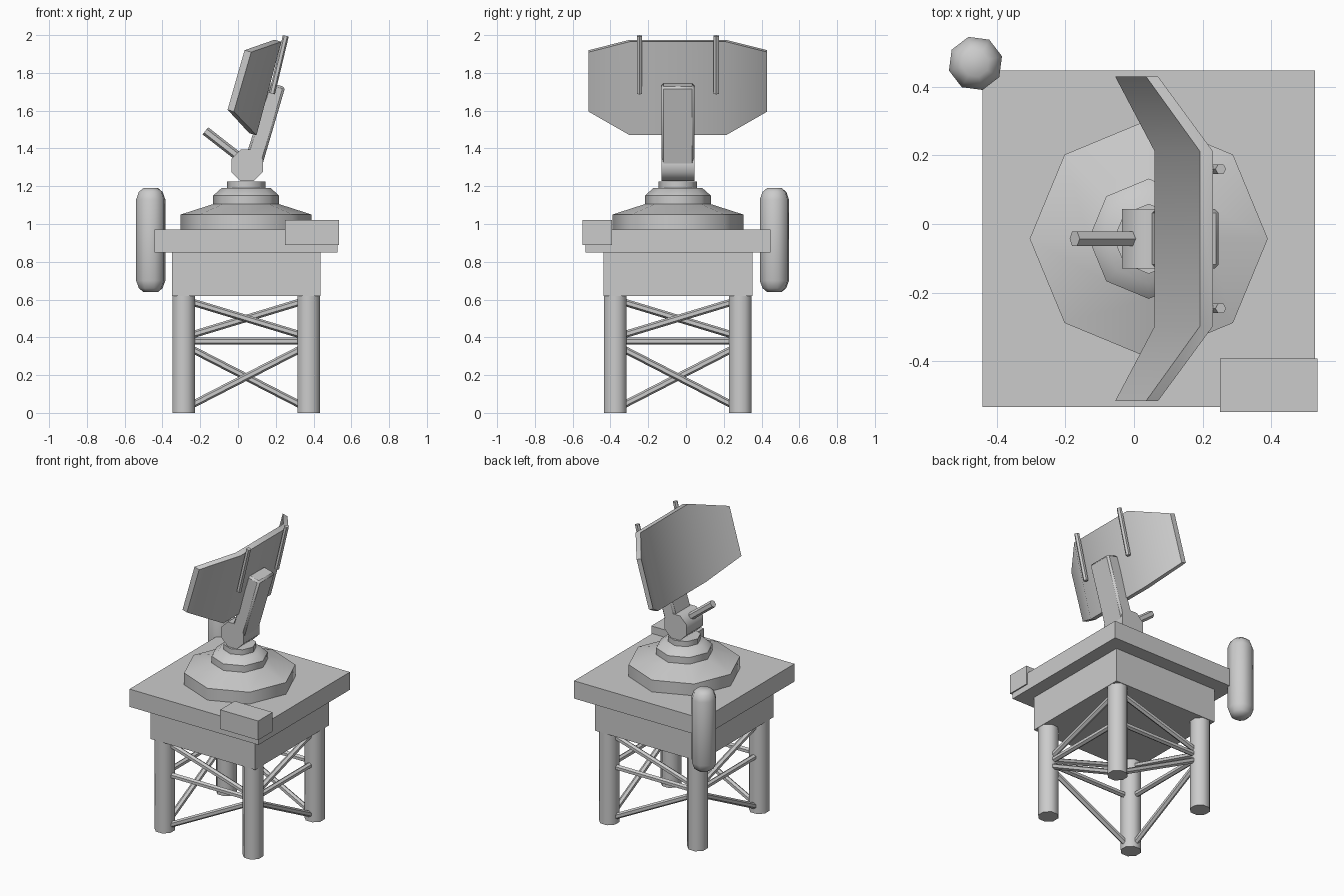
import bpy, bmesh, math
from mathutils import Vector

if "Cube" in bpy.data.objects:
    bpy.data.objects.remove(bpy.data.objects["Cube"])

CX, CY = 0.043, -0.043      # centre axis of the tower


def make(name, verts, faces, bevel=0.0):
    me = bpy.data.meshes.new(name)
    me.from_pydata([tuple(v) for v in verts], [], faces)
    bm = bmesh.new()
    bm.from_mesh(me)
    bmesh.ops.recalc_face_normals(bm, faces=bm.faces)
    bm.to_mesh(me)
    bm.free()
    ob = bpy.data.objects.new(name, me)
    bpy.context.collection.objects.link(ob)
    if bevel:
        m = ob.modifiers.new("bevel", 'BEVEL')
        m.width = bevel
        m.segments = 1
    return ob


def loft(name, rings, bevel=0.0):
    """Skin equal-length rings and cap both ends."""
    n = len(rings[0])
    faces = [(k * n + i, k * n + (i + 1) % n, (k + 1) * n + (i + 1) % n, (k + 1) * n + i)
             for k in range(len(rings) - 1) for i in range(n)]
    last = (len(rings) - 1) * n
    faces += [tuple(range(n)), tuple(range(last, last + n))]
    return make(name, [v for r in rings for v in r], faces, bevel)


def lathe(name, x, y, profile, sides=8, turn=0.0):
    angles = [turn + math.tau * i / sides for i in range(sides)]
    return loft(name, [[(x + r * math.cos(a), y + r * math.sin(a), z) for a in angles]
                       for r, z in profile])


def box(name, x0, x1, y0, y1, z0, z1, bevel=0.0):
    return loft(name, [[(x0, y0, z), (x1, y0, z), (x1, y1, z), (x0, y1, z)]
                       for z in (z0, z1)], bevel)


def rod(name, a, b, r, sides=6):
    a, b = Vector(a), Vector(b)
    q = (b - a).to_track_quat('Z', 'Y')
    ring = [q @ Vector((r * math.cos(math.tau * (i + .5) / sides),
                        r * math.sin(math.tau * (i + .5) / sides), 0)) for i in range(sides)]
    return loft(name, [[p + v for v in ring] for p in (a, b)])


# Legs
H = 0.331
corners = [(-1, -1), (1, -1), (1, 1), (-1, 1)]
for i, (sx, sy) in enumerate(corners):
    lathe(f"leg_{i}", CX + sx * H, CY + sy * H, [(0.065, 0), (0.065, 0.63)], 8, math.pi / 8)

# Zigzag bracing: one lower, one upper and one level bar on each side
for i in range(4):
    p, q = corners[i], corners[(i + 1) % 4]

    def brace(kind, za, zb):
        rod(f"{kind}_{i}", (CX + p[0] * H, CY + p[1] * H, za),
            (CX + q[0] * H, CY + q[1] * H, zb), 0.019)

    low, high = (0.02, 0.36), (0.60, 0.40)
    if i % 2:
        low, high = low[::-1], high[::-1]
    brace("lower_brace", *low)
    brace("upper_brace", *high)
    brace("level_brace", 0.38, 0.38)

# Skirt, platform and equipment box
box("skirt", CX - 0.393, CX + 0.393, CY - 0.395, CY + 0.395, 0.62, 0.86)
box("platform", CX - 0.484, CX + 0.484, CY - 0.49, CY + 0.49, 0.85, 0.97)
box("equipment_box", 0.25, 0.535, -0.548, -0.392, 0.89, 1.02)

# Side tank
lathe("side_tank", -0.462, 0.468,
      [(0.04, 0.64), (0.065, 0.66), (0.08, 0.70), (0.08, 1.13), (0.065, 1.17), (0.04, 1.19)],
      8, math.radians(15))

# Turntable dome and bearing disc
lathe("turntable", CX, CY,
      [(0.347, 0.96), (0.347, 1.05), (0.175, 1.105), (0.175, 1.15), (0.13, 1.19)])
lathe("bearing_disc", CX, CY, [(0.102, 1.18), (0.102, 1.225)])

# Knuckle joint and tilted arm
rod("knuckle", (0.048, CY - 0.087, 1.31), (0.048, CY + 0.087, 1.31), 0.09, 8)
arm = [(0.02, 1.29), (0.115, 1.265), (0.25, 1.725), (0.165, 1.748)]
loft("arm", [[(x, y, z) for x, z in arm] for y in (CY - 0.087, CY + 0.087)], 0.012)

# Feed rod
rod("feed_rod", (0.03, CY, 1.335), (-0.173, CY, 1.493), 0.024, 6)

# Bent antenna panel: one four-point section per column
tip = [(0.035, 1.92), (-0.055, 1.605), (-0.022, 1.595), (0.07, 1.91)]
mid = [(0.192, 1.975), (0.06, 1.48), (0.098, 1.47), (0.23, 1.965)]
loft("antenna_panel", [[(x, CY + y, z) for x, z in sec]
                       for y, sec in ((-0.473, tip), (-0.255, mid), (0.255, mid), (0.473, tip))])

# Whip rods on the back of the panel
for s in (-1, 1):
    rod(f"whip_rod_{s}", (0.18, CY + s * 0.203, 1.69), (0.253, CY + s * 0.203, 1.996), 0.016)

# Keep crisp edges while smoothing the shallow ones
bpy.ops.object.select_all(action='SELECT')
bpy.context.view_layer.objects.active = bpy.context.collection.objects[0]
bpy.ops.object.shade_smooth_by_angle(angle=math.radians(46))
